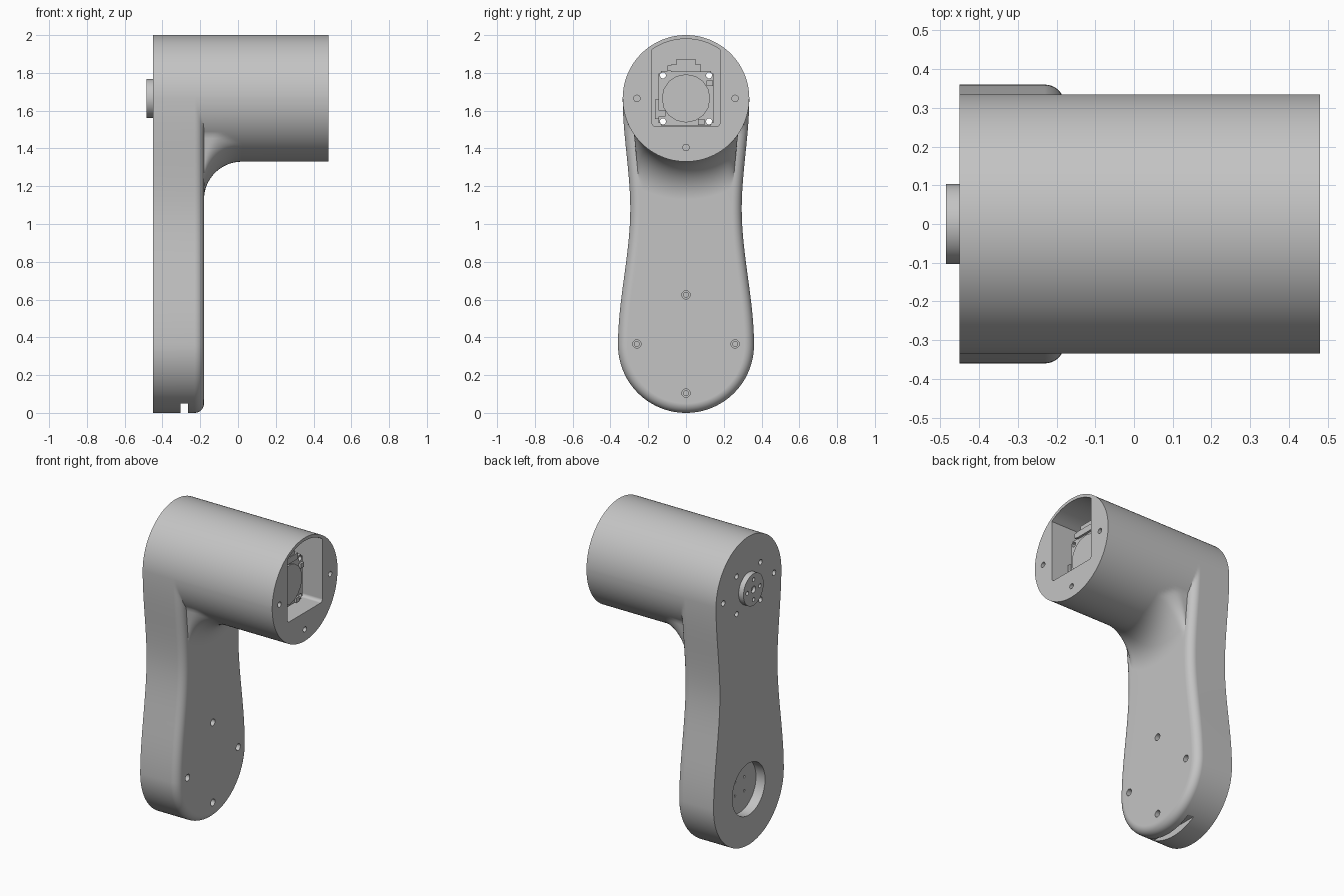
import bpy, bmesh, math
from mathutils import Matrix, Vector

if "Cube" in bpy.data.objects:
    bpy.data.objects.remove(bpy.data.objects["Cube"], do_unlink=True)

mat = bpy.data.materials.new("plain grey")
mat.use_nodes = True
grey = (0.55, 0.55, 0.55, 1)
mat.diffuse_color = grey
mat.node_tree.nodes["Principled BSDF"].inputs["Base Color"].default_value = grey

AXIS = 1.665      # height of the barrel axis
BARREL = 0.335    # barrel radius
FOOT = 0.36       # foot radius and its centre height
WAIST, WAIST_Z = 0.295, 1.08
BACK, PLATE, END = -0.45, -0.18, 0.48
ROUND, FILLET = 0.05, 0.2


def finish(bm, name):
    bmesh.ops.recalc_face_normals(bm, faces=bm.faces)
    mesh = bpy.data.meshes.new(name)
    bm.to_mesh(mesh)
    bm.free()
    obj = bpy.data.objects.new(name, mesh)
    bpy.context.collection.objects.link(obj)
    obj.data.materials.append(mat)
    return obj


def activate(obj):
    bpy.ops.object.select_all(action='DESELECT')
    obj.select_set(True)
    bpy.context.view_layer.objects.active = obj


def smooth(obj, angle=30):
    activate(obj)
    bpy.ops.object.shade_smooth_by_angle(angle=math.radians(angle))
    mod = obj.modifiers.new("even shading", 'WEIGHTED_NORMAL')
    mod.keep_sharp = True


def cut(obj, cutter):
    mod = obj.modifiers.new("cut", 'BOOLEAN')
    mod.operation = 'DIFFERENCE'
    mod.solver = 'EXACT'
    mod.use_self = True
    mod.object = cutter
    activate(obj)
    bpy.ops.object.modifier_apply(modifier=mod.name)
    bpy.data.objects.remove(cutter, do_unlink=True)


def rod(bm, x0, x1, y, z, r, sides=24):
    place = Matrix.Translation(((x0 + x1) / 2, y, z)) @ Matrix.Rotation(math.pi / 2, 4, 'Y')
    bmesh.ops.create_cone(bm, cap_ends=True, segments=sides, radius1=r, radius2=r,
                          depth=abs(x1 - x0), matrix=place)


def box(bm, x0, x1, y0, y1, z0, z1):
    place = Matrix.Translation(((x0 + x1) / 2, (y0 + y1) / 2, (z0 + z1) / 2))
    size = Matrix.Diagonal((x1 - x0, y1 - y0, z1 - z0, 1))
    return bmesh.ops.create_cube(bm, size=1, matrix=place @ size)["verts"]


def prism(bm, points, x0, x1):
    rings = [[bm.verts.new((x, y, z)) for y, z in points] for x in (x0, x1)]
    n = len(points)
    for i in range(n):
        j = (i + 1) % n
        bm.faces.new((rings[0][i], rings[0][j], rings[1][j], rings[1][i]))
    for ring in rings:
        bm.faces.new(ring)


# Arm outline: round foot, narrow waist, round head
def half_width(z):
    end, z_end = (FOOT, FOOT) if z < WAIST_Z else (BARREL, AXIS)
    t = (z - z_end) / (WAIST_Z - z_end)
    return end + (WAIST - end) * t * t * (3 - 2 * t)


half = []
for i in range(40):
    a = math.pi / 2 * (i / 40 - 1)
    half.append(Vector((FOOT * math.cos(a), FOOT + FOOT * math.sin(a))))
for i in range(60):
    z = FOOT + (AXIS - FOOT) * i / 60
    half.append(Vector((half_width(z), z)))
for i in range(41):
    a = math.pi / 2 * i / 40
    half.append(Vector((BARREL * math.cos(a), AXIS + BARREL * math.sin(a))))
outline = half + [Vector((-p.x, p.y)) for p in reversed(half[1:-1])]
count = len(outline)
centre = Vector((0, AXIS))


def section(x, inset, cap):
    """Outline pulled in by inset and softly limited to cap around the barrel axis."""
    ring = []
    for i, p in enumerate(outline):
        along = outline[(i + 1) % count] - outline[i - 1]
        normal = Vector((along.y, -along.x)).normalized()
        v = p - normal * inset - centre
        r, k = v.length, 0.06
        h = max(k - abs(r - cap), 0) / k
        r = max(BARREL, min(r, cap) - h * h * k / 4)
        q = centre + v.normalized() * r
        ring.append((x, q.x, q.y))
    return ring


# Arm and barrel: one loft with rounded plate edge and hollow fillet
rings = [section(BACK, 0, 9)]
for i in range(9):
    a = math.pi / 2 * i / 8
    rings.append(section(PLATE - ROUND + ROUND * math.sin(a), ROUND * (1 - math.cos(a)), 9))
for i in range(17):
    a = math.pi / 2 * i / 16
    rings.append(section(PLATE + FILLET * (1 - math.cos(a)), ROUND,
                         BARREL + FILLET * (1 - math.sin(a))))
rings.append(section(END, ROUND, BARREL))

bm = bmesh.new()
loft = [[bm.verts.new(co) for co in ring] for ring in rings]
for a, b in zip(loft, loft[1:]):
    for i in range(count):
        j = (i + 1) % count
        bm.faces.new((a[i], a[j], b[j], b[i]))
bm.faces.new(loft[0])
bm.faces.new(loft[-1])
bmesh.ops.remove_doubles(bm, verts=bm.verts, dist=1e-5)
bmesh.ops.dissolve_degenerate(bm, edges=bm.edges, dist=1e-5)
arm = finish(bm, "arm_housing")

corners = [(sy, sz) for sy in (-1, 1) for sz in (-1, 1)]

# Motor pocket in the barrel end
bm = bmesh.new()
pocket = []
for side in (-1, 1):
    for i in range(6):
        a = math.pi / 2 * (i / 5 if side < 0 else 1 - i / 5)
        pocket.append((side * (0.16 + 0.02 * math.cos(a)), 1.535 - 0.02 * math.sin(a)))
reach = math.asin(0.18 / 0.315)
for i in range(17):
    a = reach * (1 - i / 8)
    pocket.append((0.315 * math.sin(a), AXIS + 0.315 * math.cos(a)))
prism(bm, pocket, 0.2, END + 0.1)

# Round recess at the foot, cable slot and screw holes
rod(bm, BACK - 0.1, BACK + 0.065, 0, FOOT, 0.168, 64)
box(bm, -0.305, -0.265, -0.3, 0.3, -0.1, 0.05)
for y, z in ((0, 0.26), (0.26, 0), (-0.26, 0), (0, -0.26)):
    rod(bm, PLATE - 0.04, PLATE + 0.05, y, FOOT + 0.005 + z, 0.022)
    rod(bm, PLATE - 0.08, PLATE + 0.06, y, FOOT + 0.005 + z, 0.013)
    if z <= 0:
        rod(bm, END - 0.08, END + 0.05, y, AXIS + z, 0.017)
    if z == 0:
        rod(bm, BACK - 0.05, BACK + 0.08, y, AXIS, 0.018)
for sy, sz in corners:
    rod(bm, BACK - 0.06, 0.25, sy * 0.122, AXIS + sz * 0.122, 0.017)
    rod(bm, BACK, BACK + 0.1, sy * 0.047, FOOT + sz * 0.045, 0.008, 12)
cut(arm, finish(bm, "housing_cutter"))
smooth(arm)

# Motor body seen in the pocket
bm = bmesh.new()
body = box(bm, 0.19, 0.36, -0.145, 0.145, 1.522, 1.81)
edges = {e for v in body for e in v.link_edges
         if abs(e.verts[0].co.x - e.verts[1].co.x) > 0.1}
bmesh.ops.bevel(bm, geom=list(edges), offset=0.012, segments=2, affect='EDGES')
motor = finish(bm, "motor_body")
bm = bmesh.new()
for sy, sz in corners:
    rod(bm, 0.15, 0.5, sy * 0.122, AXIS + sz * 0.122, 0.016)
cut(motor, finish(bm, "motor_cutter"))
smooth(motor)

# Motor back cover, plug and small corner clips
bm = bmesh.new()
rod(bm, 0.355, 0.37, 0, AXIS, 0.128, 16)
cover = finish(bm, "motor_cover")
bm = bmesh.new()
plug = box(bm, 0.24, 0.375, -0.08, 0.08, 1.805, 1.845)
box(bm, 0.25, 0.37, -0.05, 0.05, 1.84, 1.873)
finish(bm, "motor_plug")
bm = bmesh.new()
for y, z in ((0.125, 1.745), (-0.125, 1.585), (-0.08, 1.825), (0.08, 1.54)):
    box(bm, 0.34, 0.375, y - 0.017, y + 0.017, z - 0.015, z + 0.015)
box(bm, 0.28, 0.37, -0.165, -0.144, 1.555, 1.66)
finish(bm, "motor_clips")

# Output hub on the back of the head
bm = bmesh.new()
rod(bm, -0.485, BACK + 0.01, 0, AXIS, 0.103, 64)
hub = finish(bm, "output_hub")
bm = bmesh.new()
rod(bm, -0.52, -0.465, 0, AXIS, 0.022)
for sy, sz in ((1, 0), (-1, 0), (0, 1), (0, -1)):
    rod(bm, -0.52, -0.465, sy * 0.065, AXIS + sz * 0.065, 0.013, 16)
cut(hub, finish(bm, "hub_cutter"))
smooth(hub)
